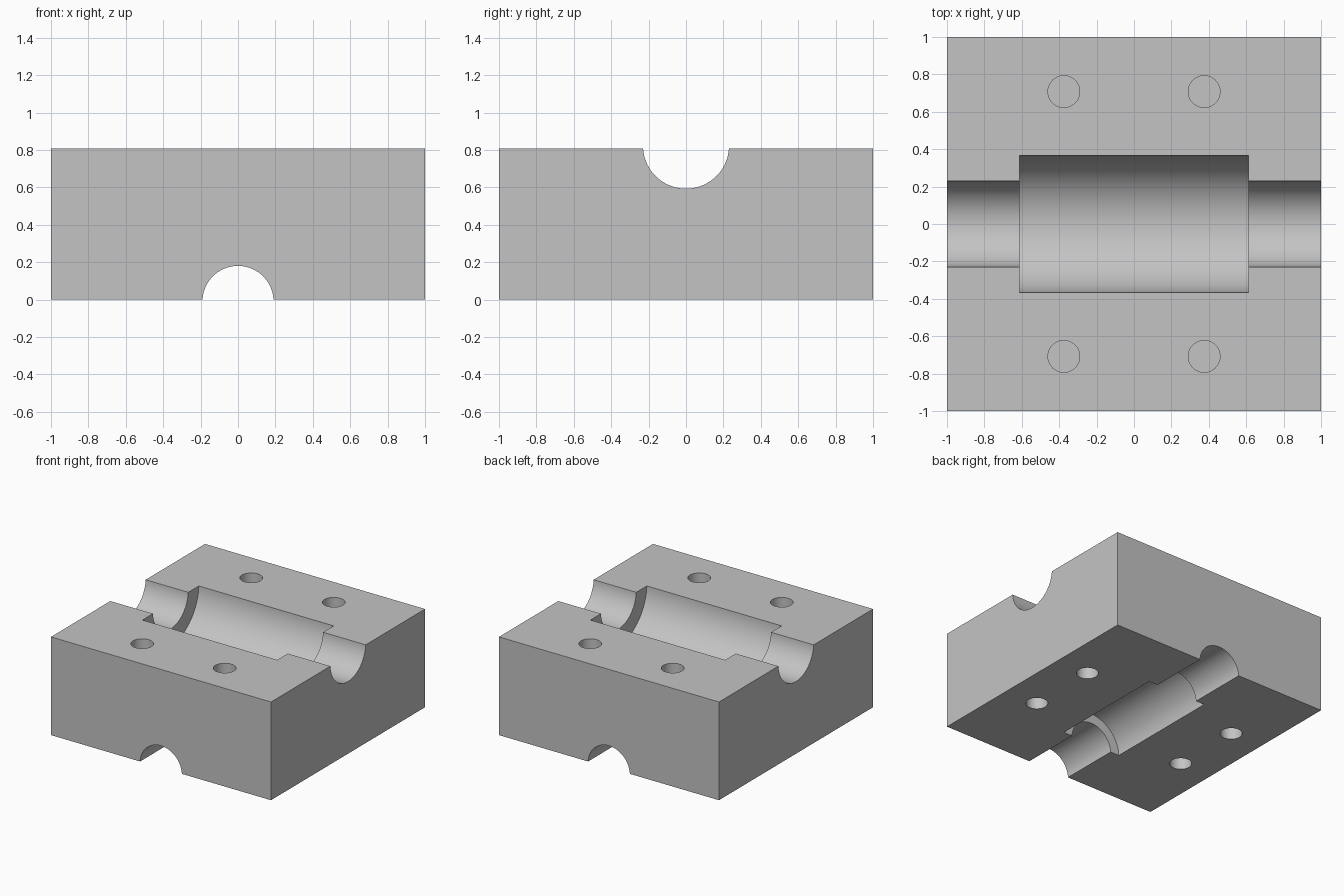
import bpy
from math import pi, radians

cube = bpy.data.objects.get("Cube")
if cube:
    bpy.data.objects.remove(cube, do_unlink=True)

HEIGHT = 0.807

steel = bpy.data.materials.new("plain_grey")
steel.use_nodes = True
grey = (0.55, 0.55, 0.55, 1)
steel.diffuse_color = grey
steel.node_tree.nodes["Principled BSDF"].inputs["Base Color"].default_value = grey

# Solid block
bpy.ops.mesh.primitive_cube_add(size=1, location=(0, 0, HEIGHT / 2))
block = bpy.context.object
block.name = "mould_block"
block.scale = (2, 2, HEIGHT)
bpy.ops.object.transform_apply(location=True, rotation=True, scale=True)
block.data.materials.append(steel)


def cut(name, radius, length, location, rotation=(0, 0, 0), sides=96):
    """Subtract a cylinder from the block."""
    bpy.ops.mesh.primitive_cylinder_add(vertices=sides, radius=radius, depth=length,
                                        location=location, rotation=rotation)
    cutter = bpy.context.object
    cutter.name = name
    cutter.hide_render = True
    cutter.data.materials.append(steel)
    mod = block.modifiers.new(name, 'BOOLEAN')
    mod.operation = 'DIFFERENCE'
    mod.solver = 'EXACT'
    mod.object = cutter
    bpy.context.view_layer.objects.active = block
    bpy.ops.object.modifier_apply(modifier=name)
    bpy.data.objects.remove(cutter, do_unlink=True)


# Upper stepped groove across the width
top_axis = (0, 0, 0.823)
cut("top_channel", 0.23, 3, top_axis, (0, pi / 2, 0))
cut("top_pocket", 0.367, 1.226, top_axis, (0, pi / 2, 0))

# Lower stepped groove from front to back
low_axis = (0, 0, -0.01)
cut("bottom_channel", 0.19, 3, low_axis, (pi / 2, 0, 0))
cut("bottom_pocket", 0.27, 1.0, low_axis, (pi / 2, 0, 0))

# Blind dowel holes in both faces
for sx in (-1, 1):
    for sy in (-1, 1):
        cut("top_hole", 0.085, 0.6, (sx * 0.375, sy * 0.708, HEIGHT), sides=48)
        cut("bottom_hole", 0.083, 0.6, (sx * 0.707, sy * 0.296, 0), sides=48)

# Smooth bores with crisp edges
bpy.ops.object.select_all(action='DESELECT')
block.select_set(True)
bpy.context.view_layer.objects.active = block
bpy.ops.object.shade_smooth_by_angle(angle=radians(30))
